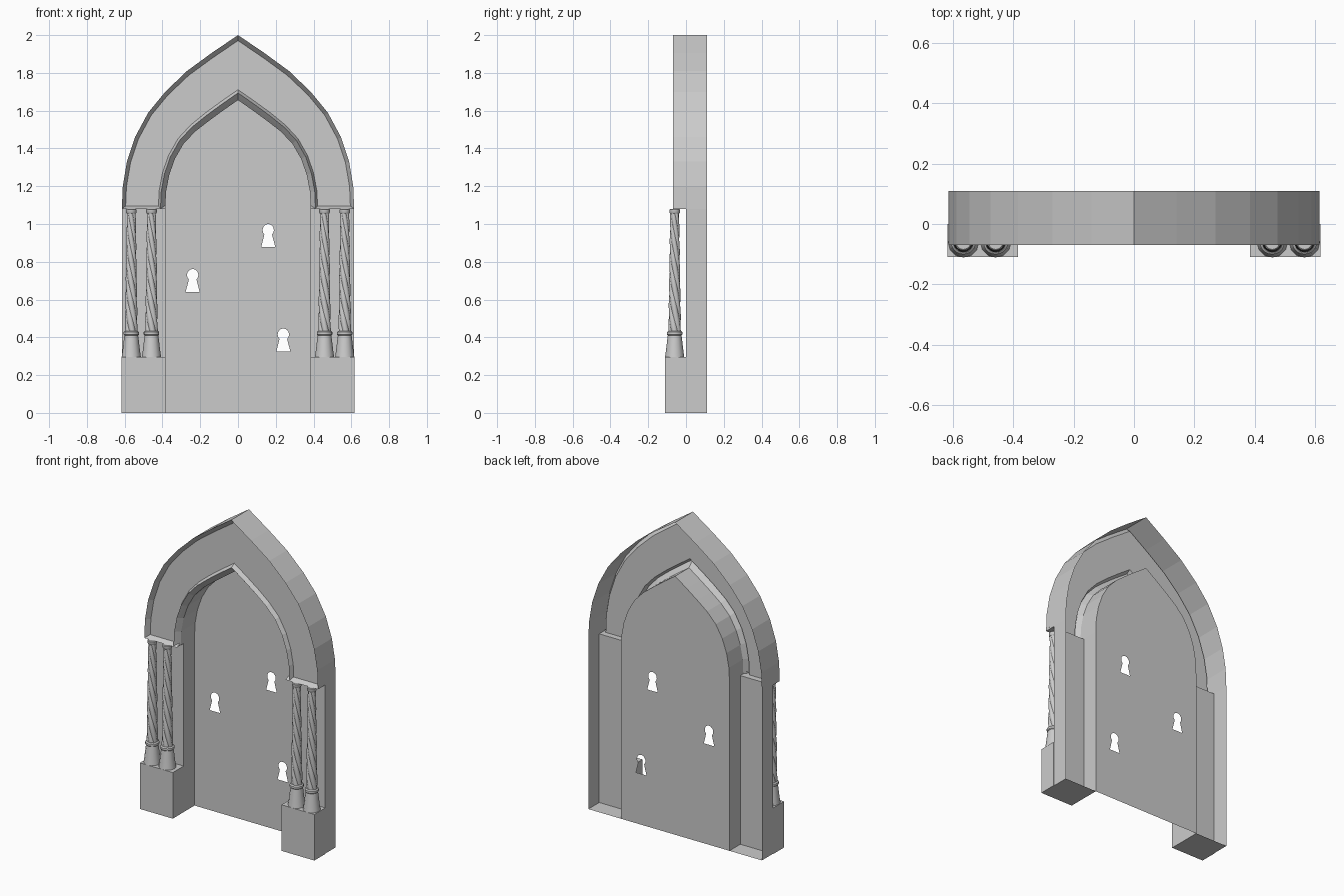
import bpy, bmesh
from math import sin, cos, pi

if "Cube" in bpy.data.objects:
    bpy.data.objects.remove(bpy.data.objects["Cube"])

SPRING = 1.08      # height where the arch starts
BACK = 0.11        # rear plane
OUTER = [(.615, 1.08), (.61, 1.2), (.588, 1.33), (.545, 1.46), (.475, 1.59),
         (.385, 1.70), (.27, 1.81), (.14, 1.905), (0, 2.0)]
INNER = [(.385, 1.08), (.381, 1.17), (.364, 1.26), (.334, 1.345), (.288, 1.425),
         (.226, 1.49), (.155, 1.545), (.08, 1.6), (0, 1.656)]


def finish(name, bm, smooth=False):
    bmesh.ops.remove_doubles(bm, verts=bm.verts, dist=1e-5)
    bmesh.ops.recalc_face_normals(bm, faces=bm.faces)
    me = bpy.data.meshes.new(name)
    bm.to_mesh(me)
    bm.free()
    ob = bpy.data.objects.new(name, me)
    bpy.context.collection.objects.link(ob)
    if smooth:
        bpy.ops.object.select_all(action='DESELECT')
        bpy.context.view_layer.objects.active = ob
        ob.select_set(True)
        bpy.ops.object.shade_smooth_by_angle(angle=0.6)
    return ob


def skin(bm, rows, closed=False):
    """Bridge successive rows of points with quads."""
    rows = [[bm.verts.new(p) for p in r] for r in rows]
    n = len(rows[0])
    for a, b in zip(rows, rows[1:]):
        for i in range(n if closed else n - 1):
            j = (i + 1) % n
            bm.faces.new((a[i], a[j], b[j], b[i]))
    return rows


def arch_line(t, y):
    """Full arch curve, t=0 at the opening and t=1 at the outside."""
    half = [(a + (b - a) * t, y, c + (d - c) * t)
            for (a, c), (b, d) in zip(INNER, OUTER)]
    return half + [(-x, y, z) for x, y, z in half[-2::-1]]


# Pointed arch: open-backed shell with a sunken face between two raised rims
bm = bmesh.new()
profile = [(1, BACK), (1, -.07), (.915, -.038), (.16, -.038),
           (.11, -.066), (.06, -.05), (0, -.03), (0, BACK)]
skin(bm, [arch_line(t, y) for t, y in profile])
for s in (-1, 1):   # underside and sloping sill
    skin(bm, [[(s * x, y, z) for x in (.385, .615)]
              for y, z in ((0, SPRING), (-.07, SPRING), (-.038, SPRING + .015))])
finish("pointed_arch", bm)

# Jambs: hollow channels under the arch, with a floor
bm = bmesh.new()
for s in (-1, 1):
    plan = [(.615, BACK), (.615, 0), (.385, 0), (.385, BACK)]
    rows = skin(bm, [[(s * x, y, z) for x, y in plan] for z in (0, SPRING)])
    bm.faces.new(rows[0])
finish("jambs", bm)

# Plinth blocks carrying the columns
bm = bmesh.new()
for s in (-1, 1):
    plan = [(.618, -.11), (.385, -.11), (.385, 0), (.618, 0)]
    rows = skin(bm, [[(s * x, y, z) for x, y in plan] for z in (0, .295)], True)
    for r in rows:
        bm.faces.new(r)
finish("plinths", bm)

# Door leaf: thin sheet with three keyhole openings
bm = bmesh.new()


def loop(pts):
    vs = [bm.verts.new((x, BACK, z)) for x, z in pts]
    return [bm.edges.new((vs[i - 1], vs[i])) for i in range(len(vs))]


edges = loop([(-.385, 0), (.385, 0)] + [(x, z) for x, _, z in arch_line(0, 0)])
for cx, cz in ((.16, .968), (-.24, .73), (.24, .415)):
    ring = [(cx + .03 * sin(a), cz + .032 * cos(a))
            for a in (-2.4 + 4.8 * i / 12 for i in range(13))]
    edges += loop(ring + [(cx + .037, cz - .09), (cx - .037, cz - .09)])
bmesh.ops.triangle_fill(bm, edges=edges, use_beauty=True, normal=(0, -1, 0))
finish("door_leaf", bm)


# Twisted columns: flared foot, rings and a spiral fluted shaft
def lathe(bm, cx, cy, prof, sides):
    rows = skin(bm, [[(cx + r * cos(2 * pi * i / sides), cy + r * sin(2 * pi * i / sides), z)
                      for i in range(sides)] for r, z in prof], True)
    bm.faces.new(rows[0])
    bm.faces.new(rows[-1])


for k, cx in enumerate((-.565, -.458, .458, .565)):
    cy = -.06
    bm = bmesh.new()
    lathe(bm, cx, cy, [(.051, .295), (.046, .33), (.039, .39), (.036, .412)], 12)
    lathe(bm, cx, cy, [(.036, .41), (.041, .415), (.041, .428), (.034, .434)], 20)
    lathe(bm, cx, cy, [(.024, 1.055), (.028, 1.061), (.028, 1.076), (.024, SPRING)], 20)
    rows, n, steps = [], 30, 36
    for j in range(steps + 1):
        f = j / steps
        r, z, tw = .034 - .010 * f, .43 + .63 * f, -2 * pi * 1.1 * f
        row = []
        for i in range(n):
            a = 2 * pi * i / n
            rr = r * (.82 + .18 * abs(cos(2.5 * a)))
            row.append((cx + rr * cos(a + tw), cy + rr * sin(a + tw), z))
        rows.append(row)
    skin(bm, rows, True)
    finish(f"twisted_column_{k + 1}", bm, smooth=True)
